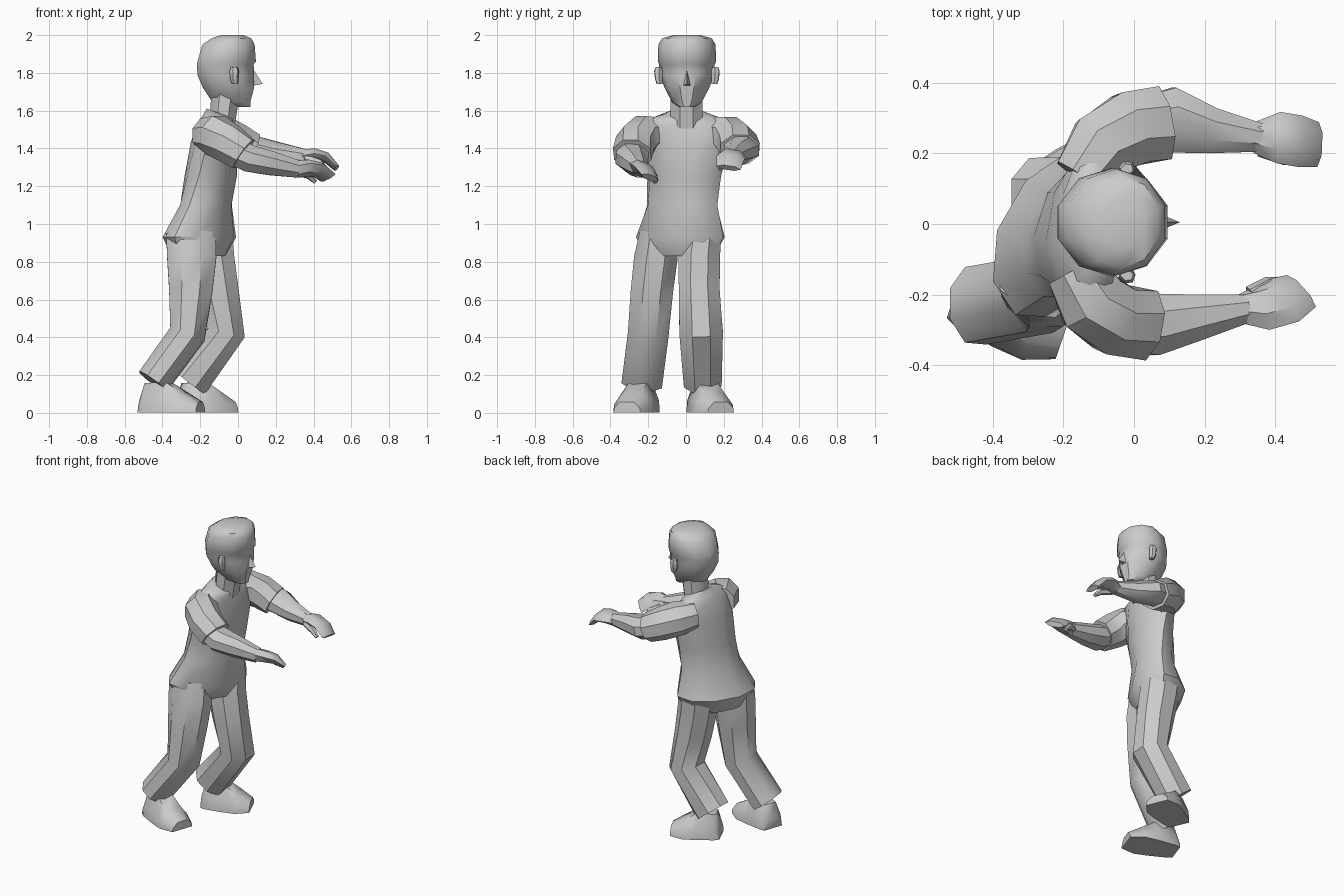
import bpy, bmesh, math
from mathutils import Vector, Matrix

V = Vector


def finish(name, bm, angle=40):
    bmesh.ops.recalc_face_normals(bm, faces=bm.faces[:])
    me = bpy.data.meshes.new(name)
    bm.to_mesh(me)
    bm.free()
    ob = bpy.data.objects.new(name, me)
    bpy.context.collection.objects.link(ob)
    bpy.ops.object.select_all(action='DESELECT')
    ob.select_set(True)
    bpy.context.view_layer.objects.active = ob
    bpy.ops.object.shade_smooth_by_angle(angle=math.radians(angle))
    return ob


def loft(name, rings, angle=40):
    bm = bmesh.new()
    vs = [[bm.verts.new(p) for p in r] for r in rings]
    n = len(vs[0])
    for r, s in zip(vs, vs[1:]):
        for i in range(n):
            j = (i + 1) % n
            bm.faces.new((r[i], r[j], s[j], s[i]))
    bm.faces.new(vs[0])
    bm.faces.new(vs[-1])
    return finish(name, bm, angle)


def ring(c, a, b, n=8):
    k = 1 / math.cos(math.pi / n)
    ts = [2 * math.pi * (i + .5) / n for i in range(n)]
    return [c + a * k * math.cos(t) + b * k * math.sin(t) for t in ts]


def column(name, secs, n=8, angle=40):
    # section: x, y, z, half depth, half width, yaw, forward tilt
    rings = []
    for x, y, z, a, b, yaw, tilt in secs:
        m = Matrix.Rotation(math.radians(yaw), 3, 'Z') @ Matrix.Rotation(math.radians(tilt), 3, 'Y')
        rings.append(ring(V((x, y, z)), m @ V((a, 0, 0)), m @ V((0, b, 0)), n))
    return loft(name, rings, angle)


def tube(name, secs, ref, n=8, angle=40):
    # section: x, y, z, half size along ref, half size across
    ps = [V(s[:3]) for s in secs]
    rings = []
    for i, s in enumerate(secs):
        t = V((0, 0, 0))
        if i > 0:
            t += (ps[i] - ps[i - 1]).normalized()
        if i < len(ps) - 1:
            t += (ps[i + 1] - ps[i]).normalized()
        t.normalize()
        u = V(ref)
        u = (u - t * u.dot(t)).normalized()
        rings.append(ring(ps[i], u * s[3], t.cross(u) * s[4], n))
    return loft(name, rings, angle)


# torso, hips turned against shoulders
column("torso", [
    (-.205, -.03, .83, .12, .19, -30, 0),
    (-.205, -.03, .93, .165, .25, -30, 0),
    (-.17, -.02, 1.1, .12, .195, -25, 0),
    (-.145, -.01, 1.25, .125, .195, -18, 0),
    (-.125, 0, 1.42, .115, .22, -10, 5),
    (-.115, 0, 1.52, .095, .23, -5, 10),
    (-.105, 0, 1.56, .08, .18, 0, 15),
    (-.095, 0, 1.585, .075, .095, 0, 20)], n=10)
column("neck", [(-.085, .003, 1.53, .07, .085, 0, 20),
                (-.065, .003, 1.7, .075, .085, 0, 5)])

# head with slightly overhanging hair
head = [(.02, 1.62, .045, .04), (-.035, 1.645, .1, .075), (-.05, 1.72, .135, .112),
        (-.065, 1.79, .15, .138), (-.067, 1.845, .15, .14), (-.06, 1.86, .155, .147),
        (-.05, 1.95, .138, .144), (-.035, 1.983, .105, .125), (-.03, 2.0, .06, .07)]
column("head", [(x, .005, z, a, b, 0, 0) for x, z, a, b in head], n=10)

# nose
bm = bmesh.new()
for p in [(.08, .005, 1.82), (.13, .005, 1.742), (.07, -.02, 1.73), (.07, .03, 1.73), (.06, .005, 1.78)]:
    bm.verts.new(p)
bmesh.ops.convex_hull(bm, input=bm.verts[:])
finish("nose", bm, 20)

# ears
for side, s in (("left", 1), ("right", -1)):
    column(side + "_ear", [(-.015, .005 + s * .145, 1.74, .014, .014, s * 20, 0),
                           (-.02, .005 + s * .15, 1.77, .02, .018, s * 20, 0),
                           (-.02, .005 + s * .152, 1.81, .022, .02, s * 20, 0),
                           (-.02, .005 + s * .15, 1.83, .016, .014, s * 20, 0)], n=6)

# sleeves
UP = (0, 0, 1)
tube("right_sleeve", [(-.17, -.13, 1.47, .09, .08), (-.12, -.22, 1.47, .105, .1),
                      (-.055, -.27, 1.43, .1, .1), (.03, -.285, 1.37, .09, .1)], UP)
tube("left_sleeve", [(-.15, .13, 1.48, .085, .08), (-.09, .22, 1.47, .1, .1),
                     (-.01, .27, 1.435, .095, .105), (.075, .285, 1.395, .085, .105)], UP)

# forearms and hands
tube("right_forearm", [(-.01, -.28, 1.38, .07, .08), (.06, -.285, 1.347, .072, .087),
                       (.18, -.265, 1.32, .063, .065), (.32, -.24, 1.29, .045, .04)], UP)
tube("left_forearm", [(.03, .28, 1.41, .07, .08), (.11, .295, 1.39, .07, .092),
                      (.22, .265, 1.37, .06, .065), (.36, .245, 1.355, .04, .04)], UP)
tube("right_hand", [(.3, -.24, 1.29, .04, .038), (.37, -.235, 1.295, .035, .062),
                    (.43, -.215, 1.285, .028, .066), (.475, -.19, 1.245, .016, .055)], (0, .4, 1), n=6)
tube("left_hand", [(.34, .245, 1.355, .038, .038), (.41, .245, 1.363, .032, .064),
                   (.47, .235, 1.35, .025, .064), (.522, .225, 1.297, .016, .056)], (0, .15, 1), n=6)
tube("right_thumb", [(.33, -.2, 1.275, .022, .022), (.38, -.17, 1.255, .018, .018),
                     (.41, -.163, 1.222, .01, .012)], UP, n=6)
tube("left_thumb", [(.36, .215, 1.345, .022, .022), (.43, .187, 1.325, .018, .018),
                    (.465, .182, 1.29, .01, .012)], UP, n=6)

# trouser legs
FWD = (1, 0, 0)
tube("right_leg", [(-.25, -.145, .95, .13, .1), (-.245, -.16, .82, .13, .115),
                   (-.25, -.18, .65, .115, .112), (-.268, -.2, .415, .096, .108),
                   (-.45, -.232, .165, .088, .108)], FWD)
tube("left_leg", [(-.15, .085, .95, .12, .1), (-.135, .07, .82, .115, .11),
                  (-.105, .07, .65, .108, .108), (-.062, .08, .425, .1, .115),
                  (-.262, .088, .165, .108, .1)], FWD)


# shoes
def shoe(name, x, y, yaw, scale):
    m = Matrix.Translation((x, y, .003)) @ Matrix.Rotation(math.radians(yaw), 4, 'Z')
    rings = []
    for u, w, h in [(0, .065, .07), (.03, .08, .155), (.15, .1, .16), (.24, .108, .105), (.33, .075, .055)]:
        sec = [(-w, 0), (w, 0), (w * .95, h * .4), (w * .5, h), (-w * .5, h), (-w * .95, h * .4)]
        rings.append([m @ V((u * scale, p, q)) for p, q in sec])
    loft(name, rings, 45)


shoe("right_shoe", -.51, -.205, -19, 1)
shoe("left_shoe", -.31, .065, 23, .93)
